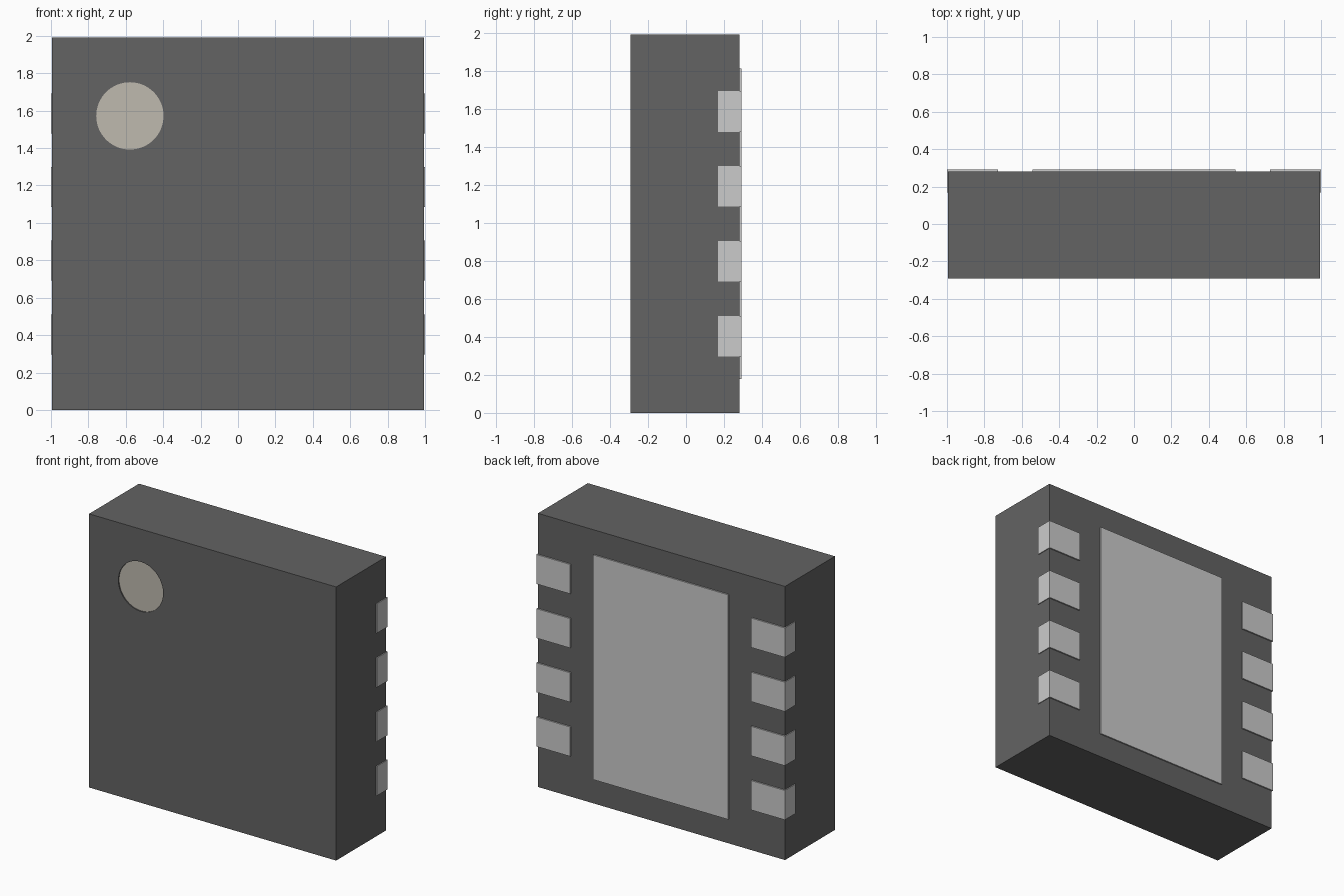
import bpy

if "Cube" in bpy.data.objects:
    bpy.data.objects.remove(bpy.data.objects["Cube"])


def material(name, rgb):
    m = bpy.data.materials.new(name)
    m.diffuse_color = (*rgb, 1)
    m.use_nodes = True
    m.node_tree.nodes["Principled BSDF"].inputs["Base Color"].default_value = m.diffuse_color
    return m


def box(name, x, y, z, mat):
    """Box from (min, max) ranges along each axis."""
    bpy.ops.mesh.primitive_cube_add(
        size=1, location=[(a + b) / 2 for a, b in (x, y, z)])
    ob = bpy.context.object
    ob.name = name
    ob.scale = [b - a for a, b in (x, y, z)]
    bpy.ops.object.transform_apply(location=False, rotation=False, scale=True)
    ob.data.materials.append(mat)
    return ob


def disc(name, y0, y1, mat):
    """Round slug along y at the pin-one corner."""
    bpy.ops.mesh.primitive_cylinder_add(
        vertices=64, radius=0.18, depth=y1 - y0,
        location=(-0.578, (y0 + y1) / 2, 1.572), rotation=(1.570796, 0, 0))
    ob = bpy.context.object
    ob.name = name
    ob.data.materials.append(mat)
    bpy.ops.object.shade_smooth_by_angle()
    return ob


dark = material("dark_resin", (0.125, 0.125, 0.125))
metal = material("tin", (0.6, 0.6, 0.58))
cream = material("cream", (0.52, 0.49, 0.43))

HALF, MID, FRONT, BACK, PAD = 0.994, 0.995, -0.292, 0.282, 0.292

# Package body with a shallow round recess
body = box("body", (-HALF, HALF), (FRONT, BACK), (0, 1.99), dark)
cutter = disc("recess_cutter", FRONT - 0.1, FRONT + 0.02, dark)
mod = body.modifiers.new("recess", "BOOLEAN")
mod.operation = "DIFFERENCE"
mod.solver = "EXACT"
mod.object = cutter
bpy.context.view_layer.objects.active = body
bpy.ops.object.modifier_apply(modifier=mod.name)
bpy.data.objects.remove(cutter)

# Orientation mark set just below the front face
disc("orientation_mark", FRONT + 0.008, FRONT + 0.03, cream)

# Large centre pad on the back
box("thermal_pad", (-0.542, 0.542), (BACK - 0.01, PAD), (0.178, 1.812), metal)

# Four contacts wrapping each back side edge
for side, label in ((-1, "left"), (1, "right")):
    for i in range(4):
        z = MID + (i - 1.5) * 0.394
        x = sorted((side * 0.728, side * 1.0))
        box(f"{label}_contact_{i + 1}", x, (0.168, PAD),
            (z - 0.107, z + 0.107), metal)
